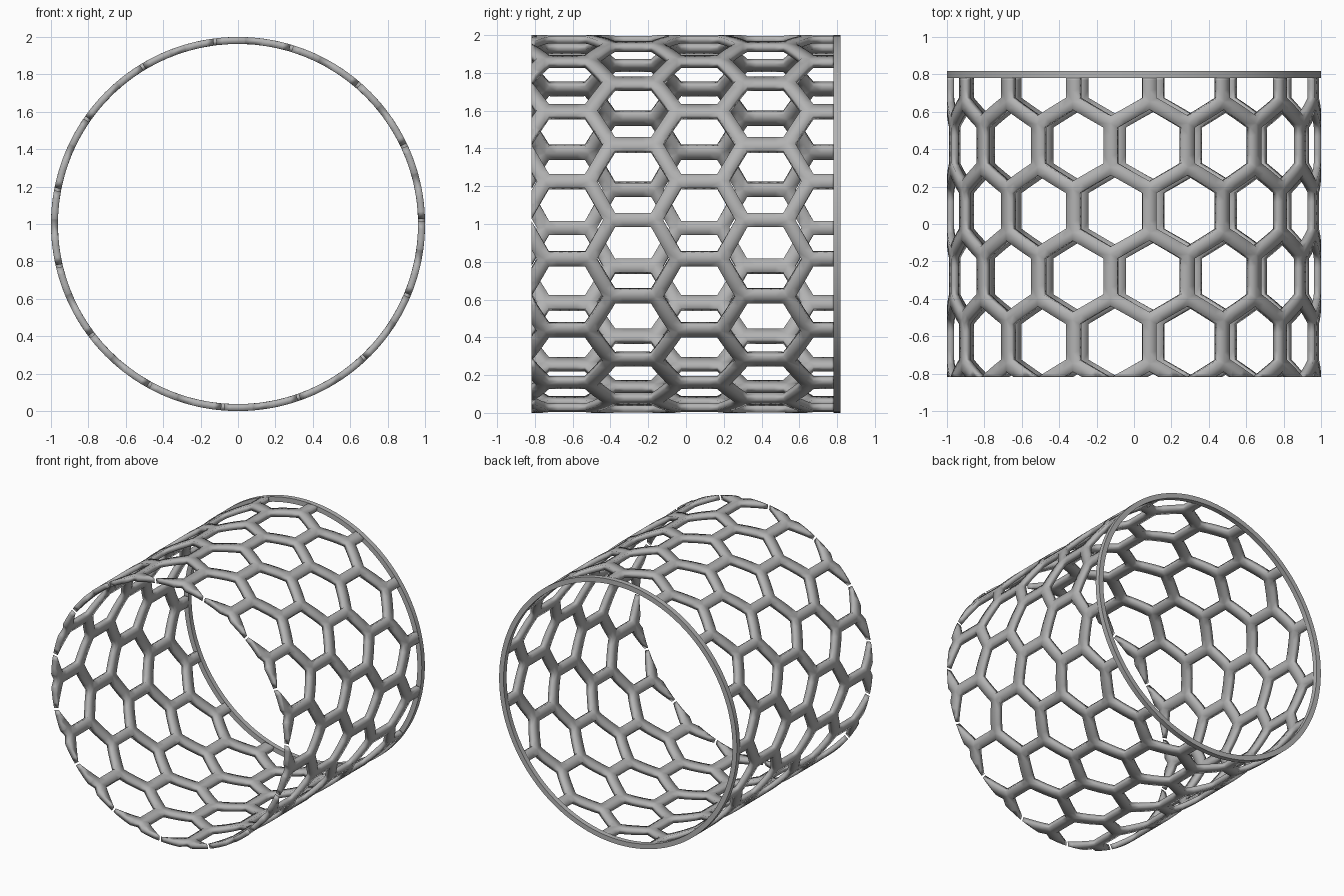
import bpy, bmesh, math
from mathutils import Vector

if "Cube" in bpy.data.objects:
    bpy.data.objects.remove(bpy.data.objects["Cube"], do_unlink=True)

OUTER, INNER = 1.0, 0.963       # tube radii
FRONT, RIM, BACK = -0.817, 0.78, 0.817
COUNT = 15                      # cells around the tube
PITCH = 0.35                    # spacing of cell rows along the tube
CELL = PITCH / 1.5              # corner radius of a full cell
HOLE = 0.191                    # corner radius of the opening
STEPS = 4                       # pieces per hexagon side, so bars follow the curve
FIRST_ROW = -0.63
SECTOR = math.tau / COUNT
PHASE = math.radians(-7.2)

grey = bpy.data.materials.new("plain grey")
grey.use_nodes = True
grey.diffuse_color = (0.45, 0.45, 0.45, 1)
grey.node_tree.nodes["Principled BSDF"].inputs["Base Color"].default_value = (0.45, 0.45, 0.45, 1)


def on_tube(angle, y, radius):
    return Vector((math.sin(angle) * radius, y, 1 + math.cos(angle) * radius))


def hexagon(radius):
    """Outline points of a hexagon with its tips along the tube."""
    corners = [Vector((math.sin(k * math.pi / 3), math.cos(k * math.pi / 3))) * radius for k in range(6)]
    return [corners[k].lerp(corners[(k + 1) % 6], s / STEPS) for k in range(6) for s in range(STEPS)]


def finish(name, bm):
    mesh = bpy.data.meshes.new(name)
    bm.to_mesh(mesh)
    bm.free()
    mesh.materials.append(grey)
    obj = bpy.data.objects.new(name, mesh)
    bpy.context.collection.objects.link(obj)
    bpy.ops.object.select_all(action='DESELECT')
    obj.select_set(True)
    bpy.context.view_layer.objects.active = obj
    bpy.ops.object.shade_smooth_by_angle(angle=math.radians(30))
    return obj


# Honeycomb wall: a frame of quads round every opening, wrapped onto the tube
bm = bmesh.new()
middle = (OUTER + INNER) / 2
to_angle = SECTOR / (CELL * math.sqrt(3))
for row in range(-1, 5):
    for col in range(COUNT):
        centre = PHASE + (col + 0.5 * (row % 2)) * SECTOR
        y = FIRST_ROW + row * PITCH
        rings = [[bm.verts.new(on_tube(centre + p.x * to_angle, y + p.y, middle)) for p in hexagon(r)]
                 for r in (HOLE, CELL)]
        hole, edge = rings
        for i in range(len(hole)):
            j = (i + 1) % len(hole)
            bm.faces.new((hole[i], hole[j], edge[j], edge[i]))
bmesh.ops.remove_doubles(bm, verts=bm.verts, dist=0.0005)

# Trim both ends flat
for y, side in ((FRONT, -1), (RIM, 1)):
    bmesh.ops.bisect_plane(bm, geom=bm.verts[:] + bm.edges[:] + bm.faces[:], dist=0.00001,
                           plane_co=(0, y, 0), plane_no=(0, side, 0), clear_outer=True)
bmesh.ops.recalc_face_normals(bm, faces=bm.faces)
wall = finish("honeycomb_wall", bm)
thick = wall.modifiers.new("thickness", 'SOLIDIFY')
thick.thickness = OUTER - INNER
thick.offset = 0

# Solid rim at the back
bm = bmesh.new()
profile = [(RIM, INNER), (RIM, OUTER), (BACK, OUTER), (BACK, INNER)]
SEGMENTS = COUNT * 8
loops = [[bm.verts.new(on_tube(k * math.tau / SEGMENTS, y, r)) for y, r in profile] for k in range(SEGMENTS)]
for k in range(SEGMENTS):
    a, b = loops[k], loops[(k + 1) % SEGMENTS]
    for i in range(4):
        j = (i + 1) % 4
        bm.faces.new((a[i], a[j], b[j], b[i]))
bmesh.ops.recalc_face_normals(bm, faces=bm.faces)
finish("back_rim", bm)
